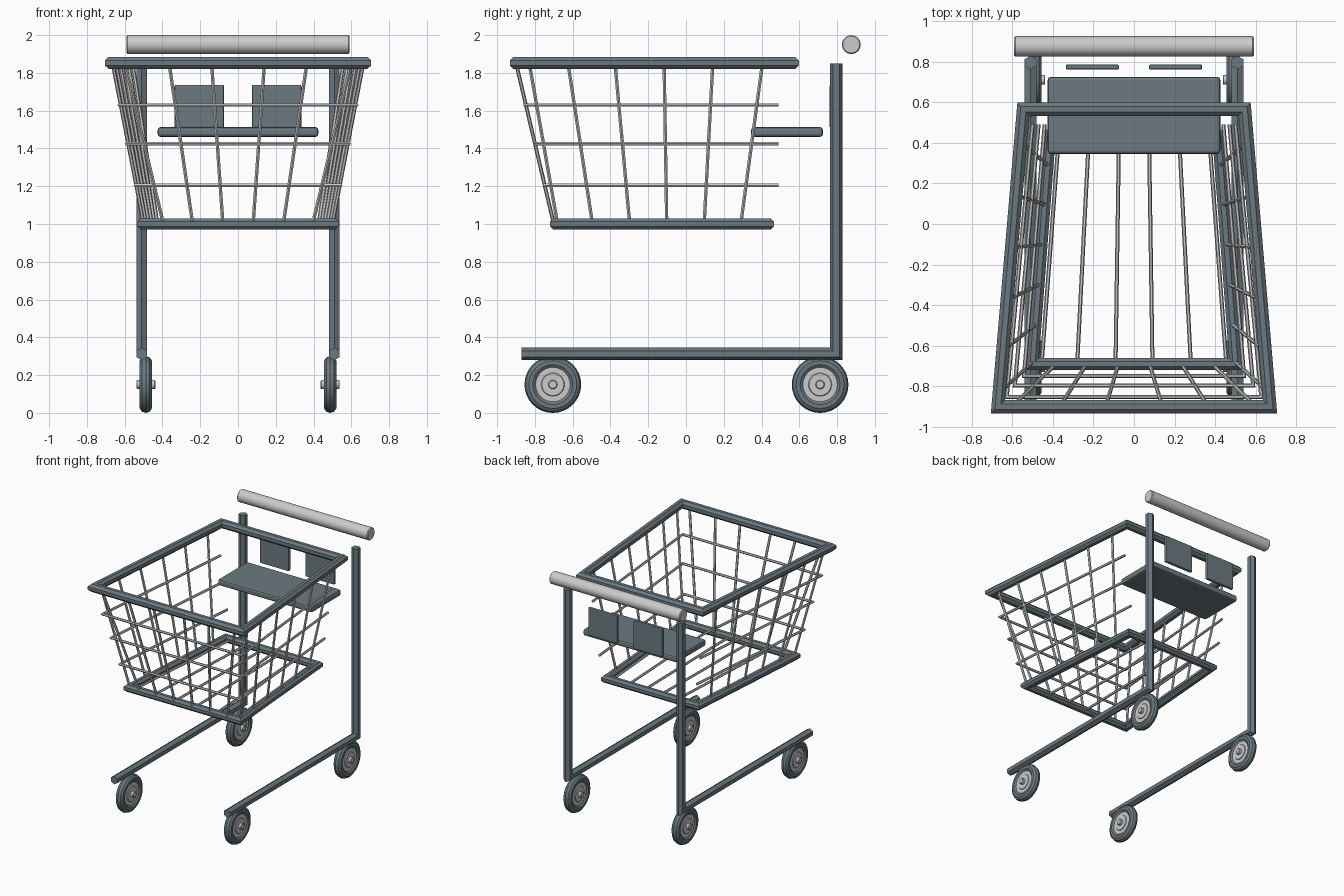
import bpy, bmesh, math
from mathutils import Vector, Matrix

if "Cube" in bpy.data.objects:
    bpy.data.objects.remove(bpy.data.objects["Cube"])

slate = bpy.data.materials.new("slate")
slate.diffuse_color = (0.15, 0.195, 0.22, 1)
slate.use_nodes = True
slate.node_tree.nodes["Principled BSDF"].inputs["Base Color"].default_value = slate.diffuse_color


def finish(name, bm, mat=None, smooth=False):
    bmesh.ops.recalc_face_normals(bm, faces=bm.faces)
    me = bpy.data.meshes.new(name)
    bm.to_mesh(me)
    bm.free()
    ob = bpy.data.objects.new(name, me)
    bpy.context.collection.objects.link(ob)
    if mat:
        me.materials.append(mat)
    if smooth:
        bpy.context.view_layer.objects.active = ob
        ob.select_set(True)
        bpy.ops.object.shade_smooth_by_angle(angle=math.radians(35))
        ob.select_set(False)
    return ob


def sweep(bm, pts, n, r, sides, closed=False, phase=0.0):
    """Mitred tube along a planar path whose plane normal is n."""
    pts, n, rings = [Vector(p) for p in pts], Vector(n), []
    for i, p in enumerate(pts):
        a = (p - pts[i - 1]).normalized() if closed or i > 0 else None
        b = (pts[(i + 1) % len(pts)] - p).normalized() if closed or i < len(pts) - 1 else None
        a, b = a or b, b or a
        t = (a + b).normalized()
        side = t.cross(n).normalized() / t.dot(a)
        up = side.cross(t).normalized()
        ring = []
        for k in range(sides):
            w = phase + 2 * math.pi * k / sides
            ring.append(bm.verts.new(p + side * r * math.cos(w) + up * r * math.sin(w)))
        rings.append(ring)
    for i in range(len(rings) - (0 if closed else 1)):
        q, s = rings[i], rings[(i + 1) % len(rings)]
        for k in range(sides):
            j = (k + 1) % sides
            bm.faces.new((q[k], q[j], s[j], s[k]))
    if not closed:
        bm.faces.new(rings[0])
        bm.faces.new(rings[-1])


def tube(name, pts, n, r, sides, **kw):
    bm = bmesh.new()
    sweep(bm, pts, n, r, sides, **kw)
    return finish(name, bm, slate)


def block(name, size, loc, bevel):
    bm = bmesh.new()
    bmesh.ops.create_cube(bm, size=1, matrix=Matrix.Translation(loc) @ Matrix.Diagonal((*size, 1)))
    bmesh.ops.bevel(bm, geom=bm.edges[:], offset=bevel, segments=2, affect='EDGES', profile=0.5)
    return finish(name, bm, slate)


def disc(name, r, depth, loc, mat=None, bevel=0.004, seg=32):
    bm = bmesh.new()
    bmesh.ops.create_cone(bm, cap_ends=True, segments=seg, radius1=r, radius2=r, depth=depth,
                          matrix=Matrix.Translation(loc) @ Matrix.Rotation(math.pi / 2, 4, 'Y'))
    rims = [e for e in bm.edges if any(len(f.verts) > 4 for f in e.link_faces)]
    bmesh.ops.bevel(bm, geom=rims, offset=bevel, segments=1, affect='EDGES', profile=0.5)
    return finish(name, bm, mat, True)


# basket rims
TOP, BOT = 1.853, 1.0
def top_x(y): return 0.67 - 0.125 * (y + 0.90) / 1.465
def bot_x(y): return 0.50 - 0.085 * (y + 0.69) / 1.125
def loop(y0, y1, fx, z):
    return [(-fx(y0), y0, z), (fx(y0), y0, z), (fx(y1), y1, z), (-fx(y1), y1, z)]
tube("basket_top_rim", loop(-0.90, 0.565, top_x, TOP), (0, 0, 1), 0.035, 8, closed=True, phase=math.pi / 8)
tube("basket_bottom_rim", loop(-0.69, 0.435, bot_x, BOT), (0, 0, 1), 0.032, 8, closed=True, phase=math.pi / 8)

# horizontal wires, open at the back
W = 0.010
bm = bmesh.new()
for z, y, xf, xb in ((1.63, -0.852, 0.627, 0.50), (1.425, -0.795, 0.587, 0.47), (1.205, -0.748, 0.542, 0.44)):
    sweep(bm, [(-xb, 0.49, z), (-xf, y, z), (xf, y, z), (xb, 0.49, z)], (0, 0, 1), W, 6)
finish("basket_horizontal_wires", bm)

# upright wires on the sides and front
bm = bmesh.new()
for s in (-1, 1):
    for yt, yb in ((-0.83, -0.68), (-0.625, -0.495), (-0.376, -0.298), (-0.116, -0.102), (0.142, 0.096), (0.405, 0.29)):
        sweep(bm, [(s * top_x(yt), yt, TOP), (s * bot_x(yb), yb, BOT)], (0, 1, 0), W, 6)
    for xt, xb in ((0.14, 0.08), (0.365, 0.24), (0.60, 0.395)):
        sweep(bm, [(s * xt, -0.90, TOP), (s * xb, -0.70, BOT)], (1, 0, 0), W, 6)
finish("basket_upright_wires", bm)

# floor wires
bm = bmesh.new()
for s in (-1, 1):
    for xf, xb in ((0.091, 0.074), (0.28, 0.222), (0.455, 0.37)):
        sweep(bm, [(s * xf, -0.69, BOT), (s * xb, 0.435, BOT)], (0, 0, 1), W, 6)
finish("basket_floor_wires", bm)

# child seat and the two back flaps
block("seat", (0.85, 0.38, 0.052), (0, 0.535, 1.487), 0.015)
for s, side in ((-1, "left"), (1, "right")):
    block(side + "_seat_flap", (0.262, 0.026, 0.228), (s * 0.205, 0.773, 1.623), 0.008)

    # frame: base rail and upright post in one bent tube
    x = s * 0.51
    tube(side + "_frame", [(x, -0.87, 0.312), (x, 0.795, 0.312), (x, 0.795, 1.85)], (1, 0, 0), 0.033, 6)

    # wheels
    for y, end in ((-0.705, "front"), (0.71, "rear")):
        c, name = Vector((s * 0.488, y, 0.15)), end + "_" + side
        bm = bmesh.new()
        ring = [(c.x, y + 0.116 * math.cos(i * math.pi / 16), c.z + 0.116 * math.sin(i * math.pi / 16))
                for i in range(32)]
        sweep(bm, ring, (1, 0, 0), 0.034, 10, closed=True)
        finish(name + "_tyre", bm, slate, True)
        disc(name + "_hub", 0.10, 0.044, c)
        disc(name + "_hub_cap", 0.062, 0.056, c)
        disc(name + "_axle", 0.024, 0.10, c, seg=16)

# push handle
disc("push_handle", 0.05, 1.18, (0, 0.875, 1.95), bevel=0.006)
